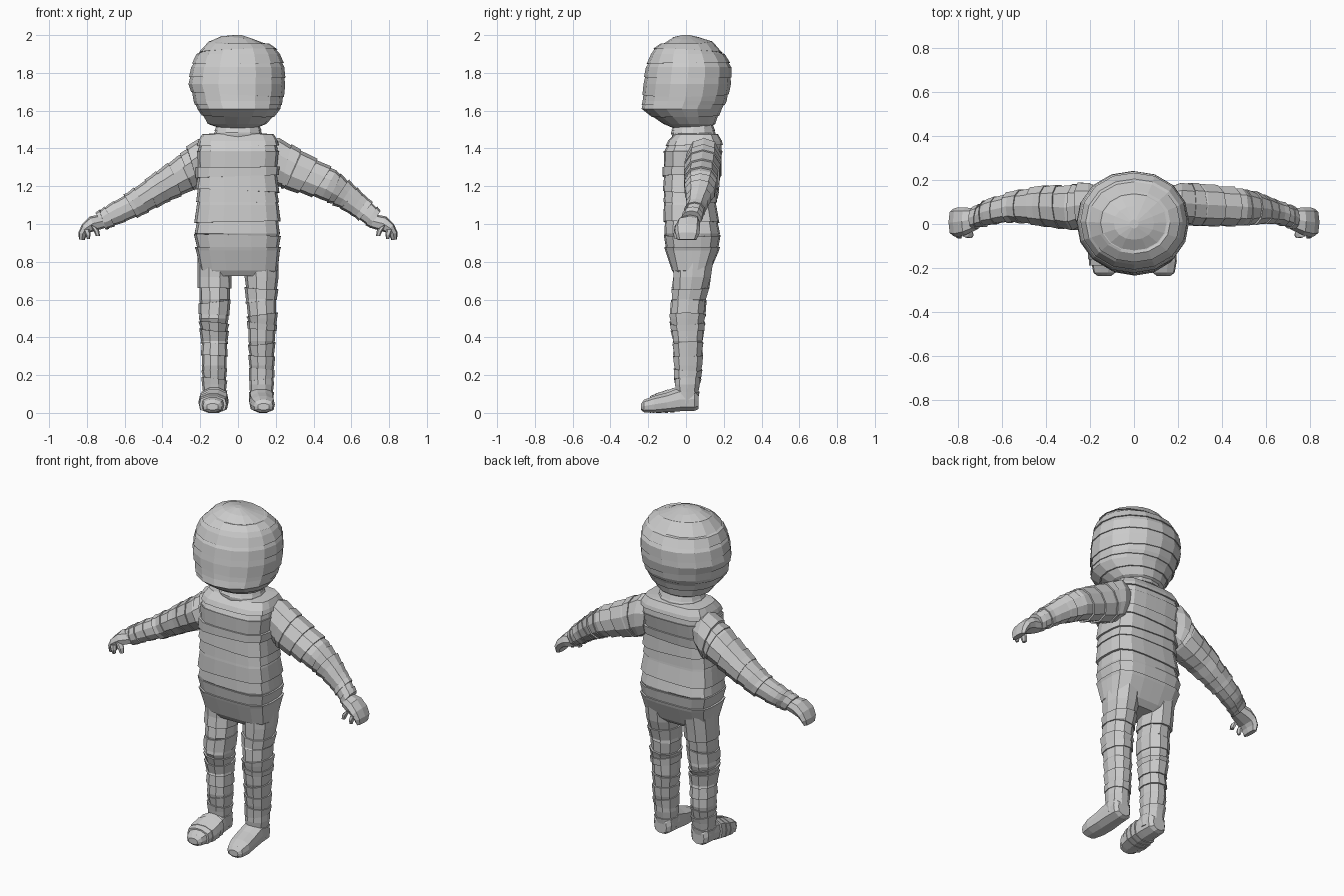
import bpy, bmesh, math, random
from mathutils import Vector

random.seed(7)
cloth = bpy.data.materials.new("grey cloth")
cloth.diffuse_color = (0.6, 0.6, 0.6, 1)


def build(name, loops):
    """Skin closed point loops into one flat-shaded, capped tube."""
    bm = bmesh.new()
    rows = [[bm.verts.new(p) for p in loop] for loop in loops]
    n = len(rows[0])
    for a, b in zip(rows, rows[1:]):
        for i in range(n):
            j = (i + 1) % n
            bm.faces.new((a[i], a[j], b[j], b[i]))
    bm.faces.new(rows[0])
    bm.faces.new(rows[-1])
    bmesh.ops.recalc_face_normals(bm, faces=bm.faces)
    me = bpy.data.meshes.new(name)
    bm.to_mesh(me)
    bm.free()
    me.materials.append(cloth)
    ob = bpy.data.objects.new(name, me)
    bpy.context.collection.objects.link(ob)
    return ob


def loop_points(sec, n, power, scale=1.0, tilt=0.0, phase=0.0):
    """Superellipse loop around a section (centre, half axis u, half axis v)."""
    c, u, v = sec
    axis = u.cross(v).normalized()
    pts = []
    for i in range(n):
        a = 2 * math.pi * i / n
        ca, sa = math.cos(a), math.sin(a)
        k = (abs(ca) ** power + abs(sa) ** power) ** (-1 / power)
        pts.append(c + (u * ca + v * sa) * k * scale
                   + axis * tilt * math.cos(a - phase))
    return pts


def wrapped(name, secs, cuts, n=10, power=2.3, lip=0.05, tilt=0.012):
    """Tube wound in bandages: a raised, slightly tilted lip at every cut."""
    ts = sorted(set(range(len(secs))) | set(cuts))
    loops = []
    for t in ts:
        i = min(int(t), len(secs) - 2)
        f = t - i
        sec = [a.lerp(b, f) for a, b in zip(secs[i], secs[i + 1])]
        if t in cuts:
            w, ph = random.uniform(-tilt, tilt), random.uniform(-1, 1)
            s = lip * random.uniform(0.3, 0.7)
            order = (1 - s, 1 + s) if random.random() < 0.6 else (1 + s, 1 - s)
            for k in order:
                loops.append(loop_points(sec, n, power, k, w, ph))
        else:
            loops.append(loop_points(sec, n, power))
    return build(name, loops)


def level(z, x0, x1, y0, y1):
    """Horizontal section."""
    return (Vector(((x0 + x1) / 2, (y0 + y1) / 2, z)),
            Vector(((x1 - x0) / 2, 0, 0)), Vector((0, (y1 - y0) / 2, 0)))


def slanted(tx, tz, bx, bz, y0, y1):
    """Section between a top and a bottom point in the xz plane."""
    return (Vector(((tx + bx) / 2, (y0 + y1) / 2, (tz + bz) / 2)),
            Vector(((tx - bx) / 2, 0, (tz - bz) / 2)),
            Vector((0, (y1 - y0) / 2, 0)))


def upright(y, x0, x1, z0, z1):
    """Section facing along y."""
    return (Vector(((x0 + x1) / 2, y, (z0 + z1) / 2)),
            Vector(((x1 - x0) / 2, 0, 0)), Vector((0, 0, (z1 - z0) / 2)))


# Head
wrapped("head", [level(*r) for r in (
    (1.505, -.09, .09, -.06, .12), (1.53, -.16, .15, -.12, .155),
    (1.61, -.215, .225, -.235, .19), (1.65, -.235, .235, -.23, .215),
    (1.74, -.262, .25, -.225, .238), (1.83, -.248, .245, -.212, .24),
    (1.90, -.22, .222, -.185, .205), (1.955, -.165, .165, -.135, .15),
    (1.985, -.09, .09, -.07, .08), (2.0, -.02, .02, -.02, .02))],
    [1.5, 2.5, 3.4, 4.4, 5.3, 6.3, 7.2, 8.0], n=16, power=2.1, lip=.035, tilt=.014)
# Neck
wrapped("neck", [level(*r) for r in (
    (1.44, -.13, .13, -.07, .15), (1.485, -.125, .125, -.08, .155),
    (1.53, -.11, .11, -.06, .14))], [0.8, 1.2], n=12, tilt=.004)
# Torso
wrapped("torso", [level(*r) for r in (
    (.725, -.17, .18, -.055, .10), (.755, -.20, .21, -.075, .13),
    (.86, -.222, .222, -.11, .175), (.95, -.23, .222, -.115, .18),
    (1.10, -.218, .215, -.117, .16), (1.25, -.22, .212, -.12, .17),
    (1.38, -.215, .215, -.118, .192), (1.44, -.21, .21, -.095, .19),
    (1.475, -.19, .19, -.06, .17), (1.482, -.10, .10, -.03, .13))],
    [2.2, 2.9, 3.4, 4.1, 4.5, 5.0, 5.4, 6.1, 6.6], n=20, power=4, lip=.045)

# Arms
arm_rows = {
    "left": ((.15, 1.45, .18, 1.22, .01, .17), (.22, 1.455, .21, 1.2, .0, .19),
             (.34, 1.385, .25, 1.185, -.01, .185), (.52, 1.285, .44, 1.13, -.01, .165),
             (.61, 1.21, .53, 1.09, .0, .14), (.69, 1.135, .62, 1.035, .0, .105),
             (.755, 1.07, .70, .98, -.025, .08)),
    "right": ((-.15, 1.44, -.18, 1.22, .01, .17), (-.21, 1.45, -.205, 1.19, -.01, .19),
              (-.32, 1.36, -.235, 1.18, -.03, .18), (-.465, 1.255, -.385, 1.11, -.01, .175),
              (-.585, 1.165, -.51, 1.045, .01, .15), (-.69, 1.10, -.63, 1.0, -.005, .115),
              (-.755, 1.06, -.70, .97, -.025, .08))}
for side, rows in arm_rows.items():
    wrapped(side + "_arm", [slanted(*r) for r in rows],
            [1.5, 1.9, 2.4, 2.8, 3.3, 3.7, 4.2, 4.7, 5.3, 5.7], n=10, lip=.1)

# Hands, thumbs and fingers
for side, s in (("left", 1), ("right", -1)):
    hand = [(.73, 1.05, .70, .98, -.025, .07), (.785, 1.04, .75, .965, -.05, .075),
            (.825, 1.0, .785, .955, -.06, .075), (.845, .955, .80, .94, -.055, .07),
            (.842, .918, .812, .915, -.045, .055)]
    thumb = [(.785, 1.0, .75, .98, -.06, -.02), (.765, .965, .735, .965, -.066, -.026),
             (.752, .935, .73, .938, -.062, -.035)]
    finger = [(.82, .97, .785, .97, -.062, -.025), (.808, .945, .78, .945, -.068, -.032),
              (.80, .92, .785, .92, -.06, -.04)]
    for part, rows, n in (("hand", hand, 8), ("thumb", thumb, 6), ("finger", finger, 6)):
        secs = [slanted(s * a, b, s * c, d, e, f) for a, b, c, d, e, f in rows]
        build(f"{side}_{part}", [loop_points(q, n, 2.6) for q in secs])

# Legs and feet
leg = ((.05, .06, .185, -.055, .062), (.15, .06, .19, -.06, .075),
       (.25, .06, .192, -.065, .088), (.38, .055, .195, -.07, .09),
       (.50, .05, .207, -.088, .102), (.60, .042, .205, -.078, .108),
       (.72, .035, .215, -.07, .135), (.82, .03, .215, -.07, .15))
foot = ((.065, .085, .165, .02, .10), (.045, .065, .183, .01, .135),
        (-.03, .06, .187, .008, .135), (-.10, .06, .19, .004, .108),
        (-.17, .068, .195, .0, .09), (-.222, .085, .185, .002, .07),
        (-.237, .105, .165, .015, .05))
for side, s in (("left", 1), ("right", -1)):
    wrapped(side + "_leg",
            [level(z, *sorted((s * a, s * b)), c, d) for z, a, b, c, d in leg],
            [0.6, 1.3, 1.8, 2.4, 2.9, 3.5, 3.8, 4.2, 4.9, 5.5], n=10, lip=.09)
    build(side + "_foot", [loop_points(
        upright(y, *sorted((s * a, s * b)), c, d), 10, 3.0) for y, a, b, c, d in foot])
# Loose wraps over one foot
wrapped("foot_wrap", [upright(*r) for r in (
    (-.19, -.205, -.062, -.0, .09), (-.13, -.208, -.052, .0, .112),
    (-.06, -.2, -.052, .002, .135))], [0.5, 1.0, 1.5], n=10, power=3, lip=.06, tilt=.006)
